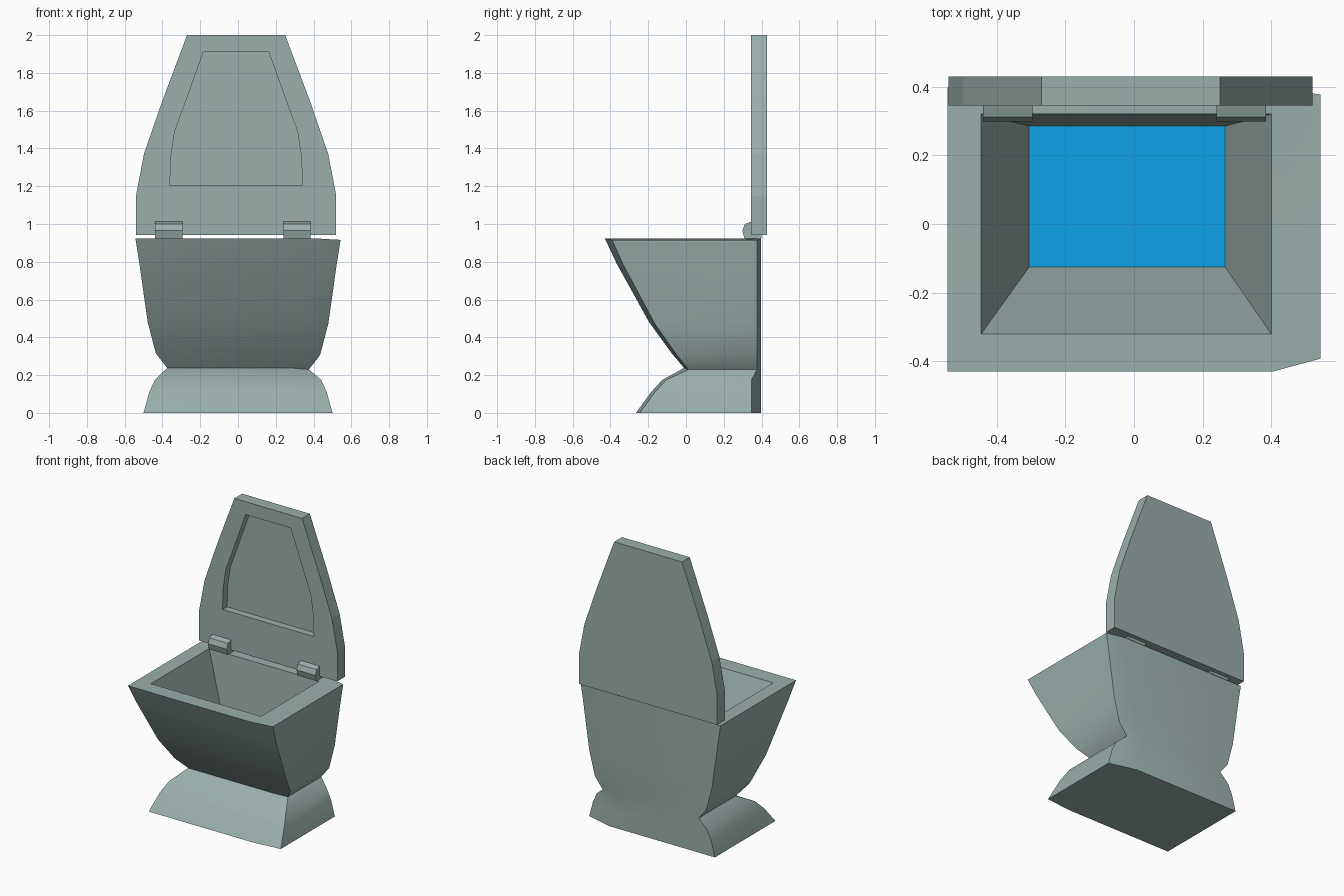
import bpy, bmesh, math

if "Cube" in bpy.data.objects:
    bpy.data.objects.remove(bpy.data.objects["Cube"])


def material(name, rgb):
    m = bpy.data.materials.new(name)
    m.diffuse_color = (*rgb, 1)
    m.use_nodes = True
    m.node_tree.nodes["Principled BSDF"].inputs["Base Color"].default_value = m.diffuse_color
    return m


porcelain = material("grey_green_ceramic", (0.32, 0.43, 0.41))
blue = material("water_blue", (0.005, 0.38, 0.82))


def finish(name, bm, smooth=False):
    bmesh.ops.recalc_face_normals(bm, faces=bm.faces)
    me = bpy.data.meshes.new(name)
    bm.to_mesh(me)
    bm.free()
    ob = bpy.data.objects.new(name, me)
    bpy.context.collection.objects.link(ob)
    me.materials.append(porcelain)
    me.materials.append(blue)
    if smooth:
        bpy.ops.object.select_all(action='DESELECT')
        bpy.context.view_layer.objects.active = ob
        ob.select_set(True)
        bpy.ops.object.shade_smooth_by_angle(angle=math.radians(30))
    return ob


def bridge(bm, a, b):
    n = len(a)
    for i in range(n):
        bm.faces.new((a[i], a[(i + 1) % n], b[(i + 1) % n], b[i]))


def ring(bm, pts):
    return [bm.verts.new(p) for p in pts]


# Pedestal and bowl: stacked rings (z, half width, front y, front chamfer, back chamfer)
levels = [
    (0.0, 0.50, -0.265, 0.020, 0.05),
    (0.11, 0.47, -0.185, 0.020, 0.05),
    (0.175, 0.44, -0.125, 0.020, 0.05),
    (0.238, 0.375, -0.01, 0.022, 0.02),
    (0.315, 0.435, -0.075, 0.025, 0.02),
    (0.48, 0.478, -0.195, 0.030, 0.02),
    (0.79, 0.522, -0.367, 0.036, 0.02),
    (0.924, 0.543, -0.43, 0.038, 0.02),
]
BACK = 0.397
bm = bmesh.new()
rings = []
for z, w, front, cf, cb in levels:
    k = w * (0.62 if z < 0.2 else 0.74)      # the right-hand corners are cut at a slant
    drop = 0.008 if z > 0.2 else 0.0
    rings.append(ring(bm, [(-w, front, z), (k, front, z), (w, front + cf, z - drop),
                           (w, BACK - cb, z - drop), (k, BACK, z), (-w, BACK, z)]))


def opening(x0, x1, y0, y1, z):
    k = x1 - 0.1
    return ring(bm, [(x0, y0, z), (k, y0, z), (x1, y0, z),
                     (x1, y1, z), (k, y1, z), (x0, y1, z)])


# Rim opening and basin floor
rings.append(opening(-0.445, 0.40, -0.32, 0.32, 0.922))
rings.append(opening(-0.305, 0.265, -0.125, 0.285, 0.44))
for a, b in zip(rings, rings[1:]):
    bridge(bm, a, b)
bm.faces.new(rings[0])
water = bm.faces.new(rings[-1])
water.material_index = 1
finish("bowl_and_pedestal", bm, True)

# Lid: half outlines mirrored about its centre line, with a recessed panel
CX = -0.01


def outline(half, y):
    return [(CX - x, y, z) for x, z in half] + [(CX + x, y, z) for x, z in reversed(half)]


outer = [(0.53, 0.942), (0.53, 1.15), (0.488, 1.37), (0.395, 1.64), (0.26, 2.0)]
inner = [(0.35, 1.205), (0.346, 1.35), (0.325, 1.49), (0.27, 1.64), (0.173, 1.91)]
bm = bmesh.new()
stack = [ring(bm, outline(h, y)) for h, y in
         ((outer, 0.43), (outer, 0.345), (inner, 0.345), (inner, 0.395))]
for a, b in zip(stack, stack[1:]):
    bridge(bm, a, b)
bm.faces.new(stack[0])
bm.faces.new(stack[-1])
finish("lid", bm)

# Hinges: extruded side profile, y and z
profile = [(0.40, 0.922), (0.31, 0.922), (0.298, 0.965), (0.312, 1.0), (0.35, 1.014),
           (0.35, 0.945), (0.40, 0.945)]
for name, x0, x1 in (("left_hinge", -0.44, -0.295), ("right_hinge", 0.24, 0.385)):
    bm = bmesh.new()
    a, b = (ring(bm, [(x, y, z) for y, z in profile]) for x in (x0, x1))
    bridge(bm, a, b)
    bm.faces.new(a)
    bm.faces.new(b)
    finish(name, bm)
